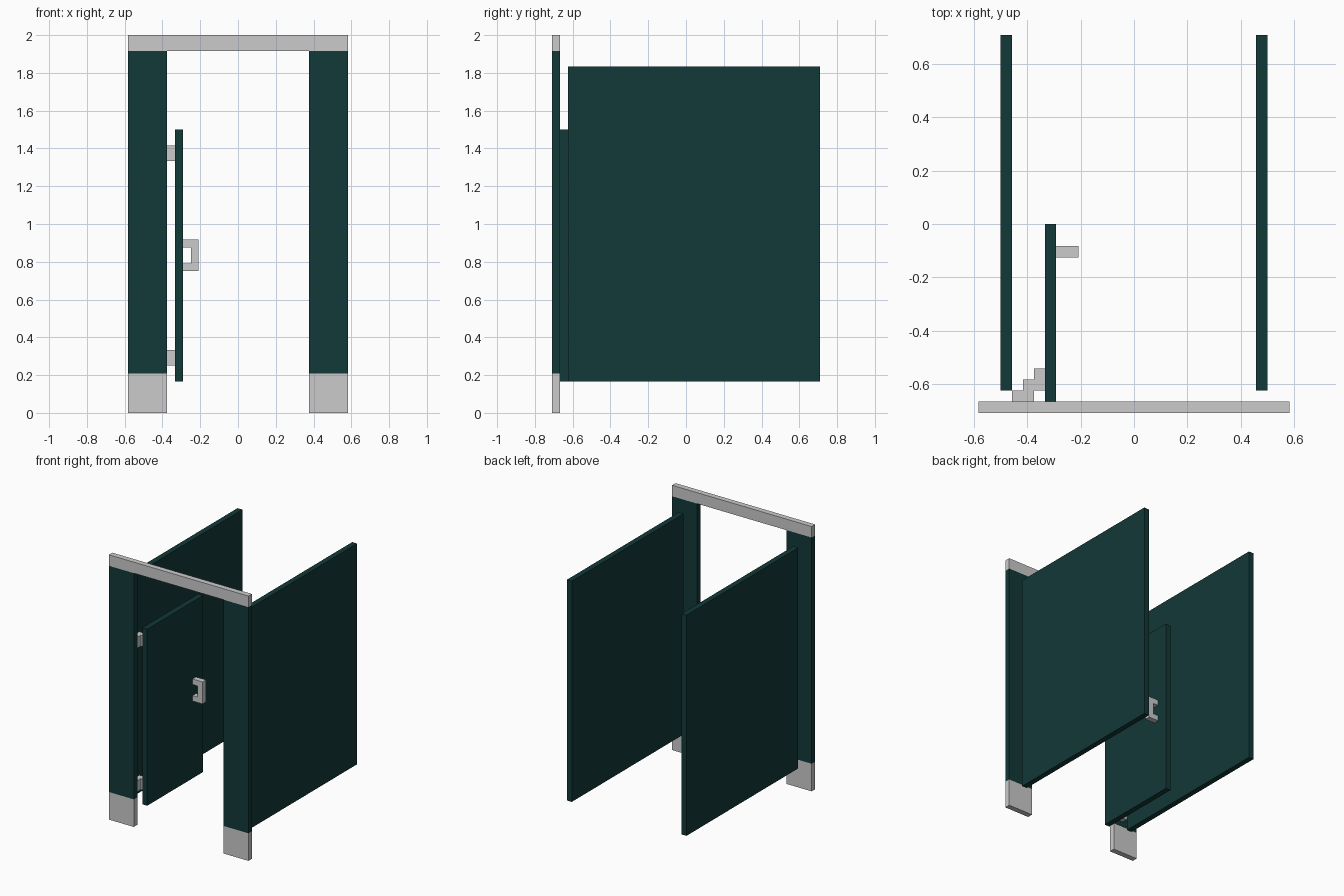
import bpy, bmesh

if "Cube" in bpy.data.objects:
    bpy.data.objects.remove(bpy.data.objects["Cube"])

U = 1 / 24  # base module: every size is a whole number of these

teal = bpy.data.materials.new("dark_teal")
teal.diffuse_color = (0.006, 0.04, 0.04, 1)
teal.use_nodes = True
teal.node_tree.nodes["Principled BSDF"].inputs["Base Color"].default_value = teal.diffuse_color


def finish(name, bm, mat=None):
    bmesh.ops.recalc_face_normals(bm, faces=bm.faces)
    mesh = bpy.data.meshes.new(name)
    bm.to_mesh(mesh)
    bm.free()
    if mat:
        mesh.materials.append(mat)
    obj = bpy.data.objects.new(name, mesh)
    bpy.context.collection.objects.link(obj)
    return obj


def box(name, x, y, z, mat=None):
    """Box from (min, max) ranges in modules."""
    bm = bmesh.new()
    bmesh.ops.create_cube(bm, size=1)
    for v in bm.verts:
        v.co = [(r[0] if c < 0 else r[1]) * U for c, r in zip(v.co, (x, y, z))]
    return finish(name, bm, mat)


def extrude(name, points, vector):
    """Closed profile (in modules) extruded along a vector."""
    bm = bmesh.new()
    face = bm.faces.new([bm.verts.new([c * U for c in p]) for p in points])
    new = bmesh.ops.extrude_face_region(bm, geom=[face], use_keep_orig=True)["geom"]
    verts = [g for g in new if isinstance(g, bmesh.types.BMVert)]
    bmesh.ops.translate(bm, verts=verts, vec=[c * U for c in vector])
    return finish(name, bm)


# Front posts, metal feet and side partitions, mirrored left and right
for side, s in (("left", -1), ("right", 1)):
    post_x = sorted((9 * s, 14 * s))
    box(side + "_foot", post_x, (-17, -16), (0, 5))
    box(side + "_post", post_x, (-17, -16), (5, 46), teal)
    box(side + "_partition", sorted((11 * s, 12 * s)), (-15, 17), (4, 44), teal)

# Header rail across the posts
box("header_rail", (-14, 14), (-17, -16), (46, 48))

# Door swung open inwards
box("door", (-8, -7), (-16, 0), (4, 36), teal)

# Stepped hinges between left post and door
hinge = [(-11, -16), (-9, -16), (-9, -15), (-8, -15), (-8, -13),
         (-9, -13), (-9, -14), (-10, -14), (-10, -15), (-11, -15)]
for name, z in (("lower_hinge", 6), ("upper_hinge", 32)):
    extrude(name, [(x, y, z) for x, y in hinge], (0, 0, 2))

# C-shaped door handle
handle = [(-7, 18), (-5, 18), (-5, 22), (-7, 22),
          (-7, 21), (-6, 21), (-6, 19), (-7, 19)]
extrude("door_handle", [(x, -3, z) for x, z in handle], (0, 1, 0))
